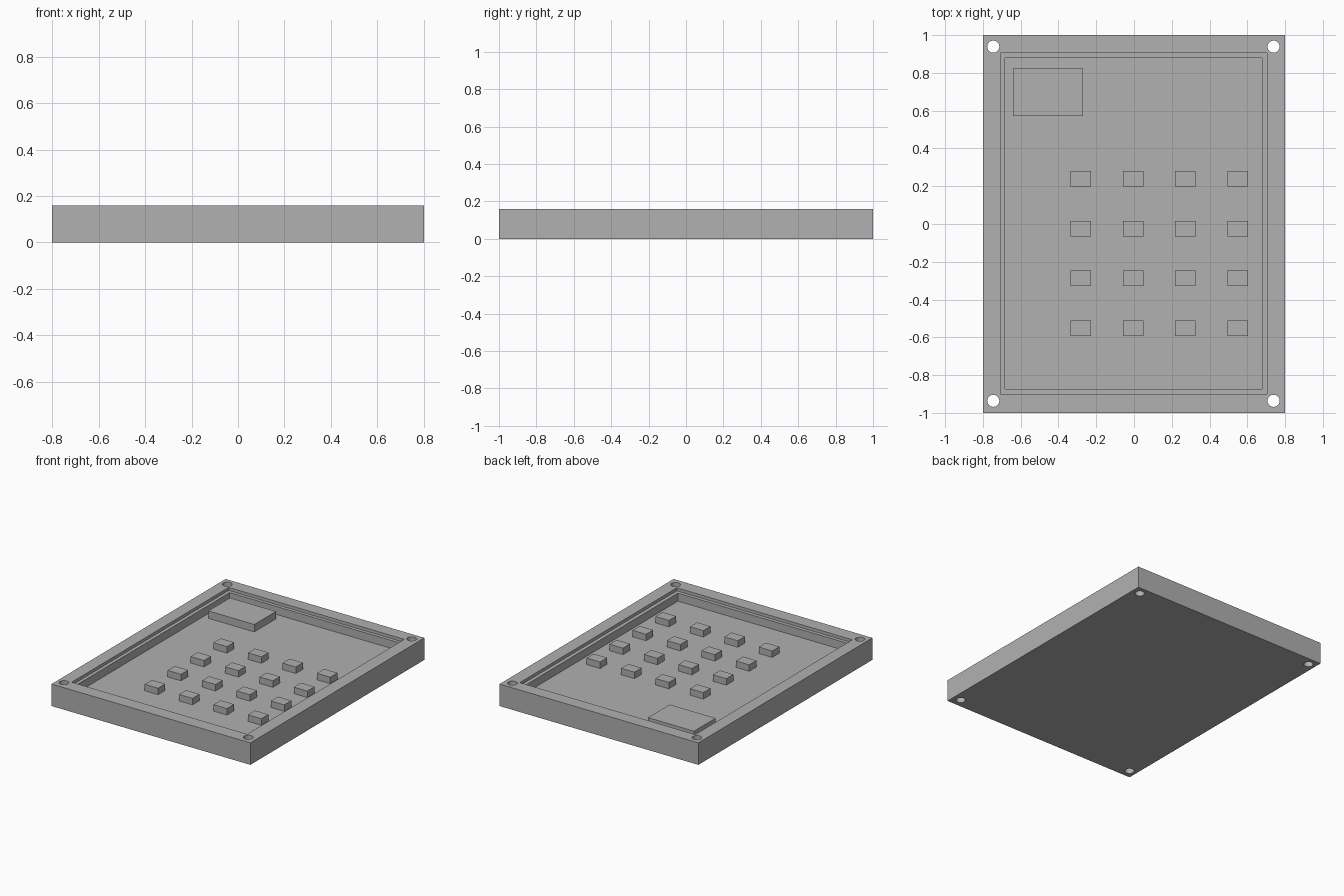
import bpy

cube = bpy.data.objects.get("Cube")
if cube:
    bpy.data.objects.remove(cube, do_unlink=True)

# Single flat grey
grey = bpy.data.materials.new("plain_grey")
grey.use_nodes = True
COLOUR = (0.44, 0.44, 0.44, 1)
grey.diffuse_color = COLOUR
grey.node_tree.nodes["Principled BSDF"].inputs["Base Color"].default_value = COLOUR


def box(name, x0, x1, y0, y1, z0, z1):
    """Axis-aligned box between the given limits."""
    bpy.ops.mesh.primitive_cube_add(size=1)
    ob = bpy.context.object
    ob.name = name
    centre = ((x0 + x1) / 2, (y0 + y1) / 2, (z0 + z1) / 2)
    size = (x1 - x0, y1 - y0, z1 - z0)
    for v in ob.data.vertices:
        v.co = [c + s * p for c, s, p in zip(centre, size, v.co)]
    ob.data.materials.append(grey)
    return ob


def cut(target, cutter):
    """Subtract the cutter from the target and discard it."""
    cutter.hide_render = True
    mod = target.modifiers.new("cut", "BOOLEAN")
    mod.operation = "DIFFERENCE"
    mod.solver = "EXACT"
    mod.object = cutter
    bpy.ops.object.select_all(action="DESELECT")
    bpy.context.view_layer.objects.active = target
    target.select_set(True)
    bpy.ops.object.modifier_apply(modifier=mod.name)
    bpy.data.objects.remove(cutter, do_unlink=True)


HEIGHT, LEDGE, FLOOR = 0.16, 0.138, 0.08

# Tray with a deep pocket and a shallow ledge around it
tray = box("tray", -0.8, 0.8, -1, 1, 0, HEIGHT)
cut(tray, box("ledge_cutter", -0.708, 0.704, -0.9, 0.905, LEDGE, 0.3))
cut(tray, box("pocket_cutter", -0.683, 0.677, -0.874, 0.88, FLOOR, 0.3))

# Corner screw holes
for x in (-0.745, 0.739):
    for y in (-0.936, 0.939):
        bpy.ops.mesh.primitive_cylinder_add(vertices=32, radius=0.032, depth=1,
                                            location=(x, y, 0))
        hole = bpy.context.object
        hole.data.materials.append(grey)
        cut(tray, hole)
bpy.context.view_layer.objects.active = tray
tray.select_set(True)
bpy.ops.object.shade_smooth_by_angle()

# Large block in the back corner
box("large_block", -0.64, -0.27, 0.573, 0.822, FLOOR - 0.01, 0.134)

# Grid of small blocks
for row in range(4):
    for col in range(4):
        x = -0.282 + 0.277 * col
        y = 0.24 - 0.264 * row
        box(f"small_block_{row + 1}_{col + 1}", x - 0.054, x + 0.054,
            y - 0.041, y + 0.041, FLOOR - 0.01, 0.127)
